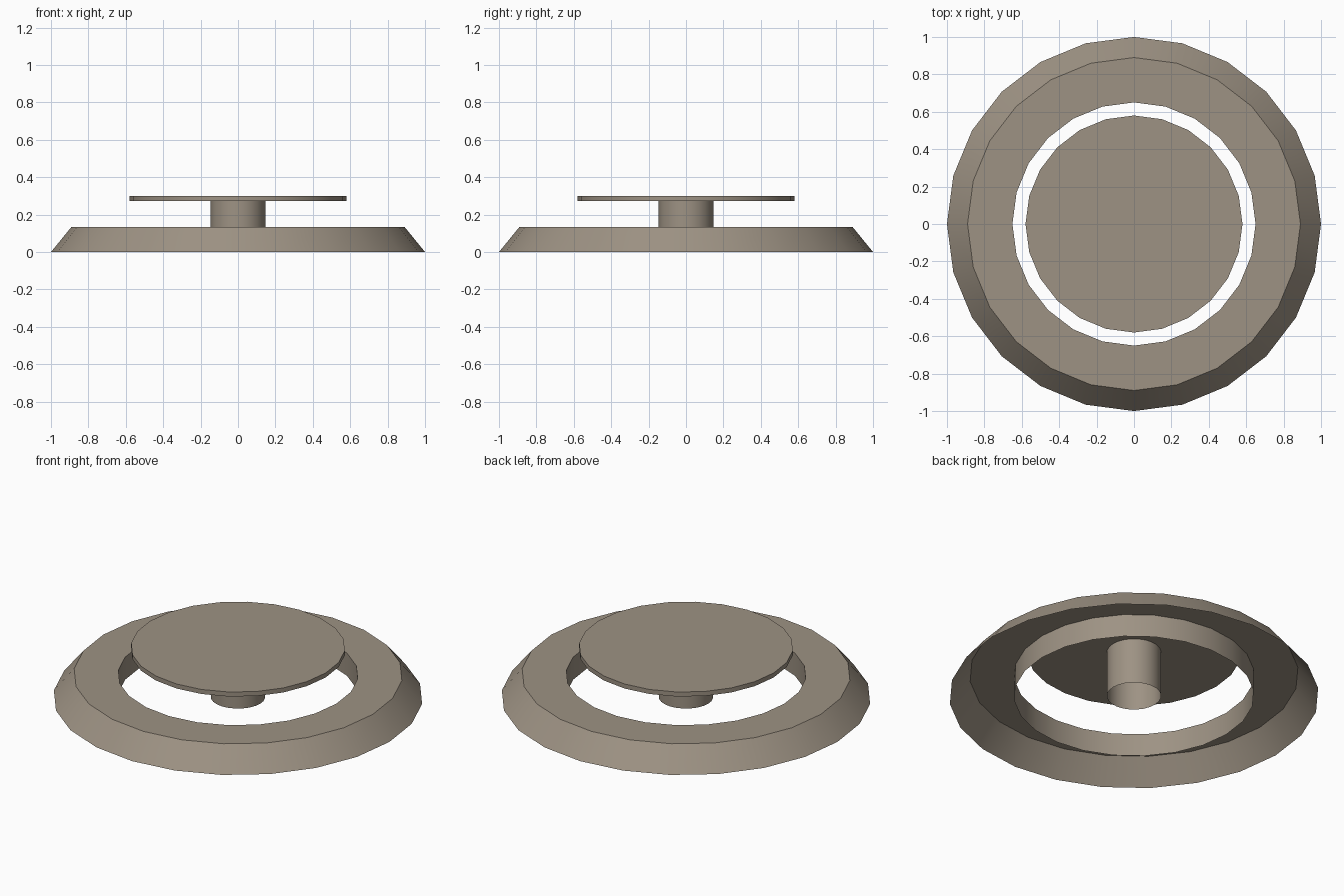
import bpy
import bmesh
from math import cos, sin, tau

cube = bpy.data.objects.get("Cube")
if cube:
    bpy.data.objects.remove(cube)

SIDES = 24

stone = bpy.data.materials.new("warm_grey")
stone.use_nodes = True
colour = (0.34, 0.29, 0.23, 1)
stone.diffuse_color = colour
stone.node_tree.nodes["Principled BSDF"].inputs["Base Color"].default_value = colour


def lathe(name, profile, cap_end=False):
    """Turn a (radius, height) profile around z into an open shell."""
    bm = bmesh.new()
    rings = [[bm.verts.new((r * cos(tau * i / SIDES), r * sin(tau * i / SIDES), z))
              for i in range(SIDES)] for r, z in profile]
    for low, high in zip(rings, rings[1:]):
        for i in range(SIDES):
            j = (i + 1) % SIDES
            bm.faces.new((low[i], low[j], high[j], high[i]))
    if cap_end:
        bm.faces.new(rings[-1])
    mesh = bpy.data.meshes.new(name)
    bm.to_mesh(mesh)
    bm.free()
    mesh.materials.append(stone)
    obj = bpy.data.objects.new(name, mesh)
    bpy.context.collection.objects.link(obj)
    bpy.ops.object.select_all(action="DESELECT")
    obj.select_set(True)
    bpy.context.view_layer.objects.active = obj
    bpy.ops.object.shade_smooth_by_angle(angle=tau / 12)
    return obj


# Hollow ring: sloped outer wall, flat top, straight inner wall, open below
lathe("base_ring", [(1, 0), (0.89, 0.135), (0.65, 0.135), (0.65, 0)])

# Open tube under the disc
lathe("stem", [(0.147, 0), (0.147, 0.273)])

# Thin raised disc
lathe("top_disc", [(0.147, 0.273), (0.58, 0.273), (0.58, 0.3)], cap_end=True)
